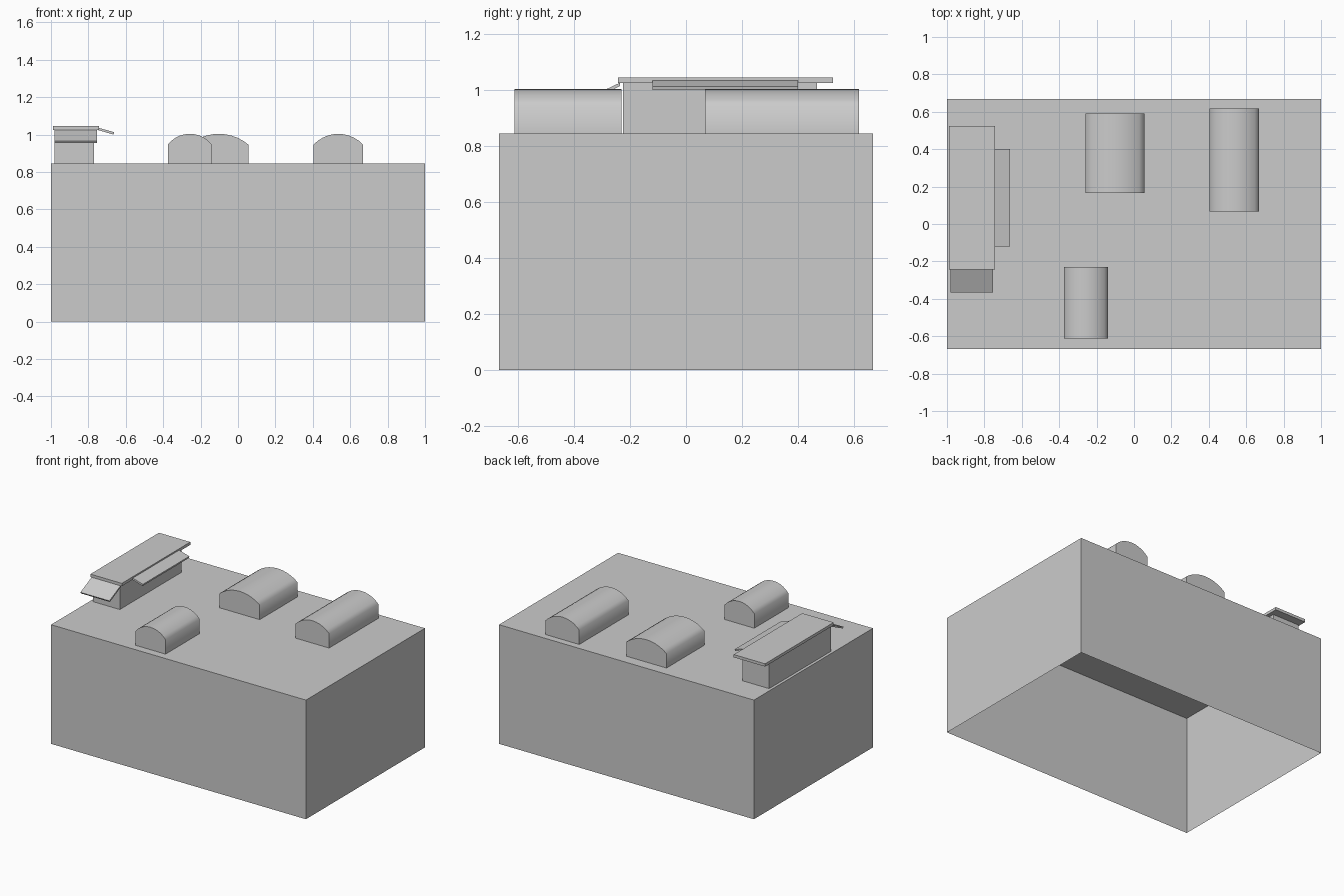
import bpy, bmesh, math
from mathutils import Matrix

if "Cube" in bpy.data.objects:
    bpy.data.objects.remove(bpy.data.objects["Cube"], do_unlink=True)

grey = bpy.data.materials.new("plain grey")
grey.use_nodes = True
COLOUR = (0.6, 0.6, 0.6, 1)
grey.diffuse_color = COLOUR
grey.node_tree.nodes["Principled BSDF"].inputs["Base Color"].default_value = COLOUR

DECK = 0.845


def finish(name, bm):
    bmesh.ops.recalc_face_normals(bm, faces=bm.faces)
    mesh = bpy.data.meshes.new(name)
    bm.to_mesh(mesh)
    bm.free()
    obj = bpy.data.objects.new(name, mesh)
    bpy.context.collection.objects.link(obj)
    mesh.materials.append(grey)
    return obj


def box(name, x0, x1, y0, y1, z0, z1, open_bottom=False):
    bm = bmesh.new()
    bmesh.ops.create_cube(bm, size=1)
    bmesh.ops.scale(bm, vec=(x1 - x0, y1 - y0, z1 - z0), verts=bm.verts)
    bmesh.ops.translate(bm, vec=((x0 + x1) / 2, (y0 + y1) / 2, (z0 + z1) / 2), verts=bm.verts)
    if open_bottom:
        bmesh.ops.recalc_face_normals(bm, faces=bm.faces)
        low = [f for f in bm.faces if f.normal.z < -0.5]
        bmesh.ops.delete(bm, geom=low, context='FACES_ONLY')
    return finish(name, bm)


def extrude(name, points, offset):
    """Closed profile swept in a straight line."""
    bm = bmesh.new()
    face = bm.faces.new([bm.verts.new(p) for p in points])
    swept = bmesh.ops.extrude_face_region(bm, geom=[face], use_keep_orig=True)
    moved = [v for v in swept["geom"] if isinstance(v, bmesh.types.BMVert)]
    bmesh.ops.translate(bm, vec=offset, verts=moved)
    return finish(name, bm)


def vault(name, x0, x1, y0, y1, spring=0.947, crest=1.004, steps=10):
    """Straight walls under a shallow circular arch."""
    half, rise, mid = (x1 - x0) / 2, crest - spring, (x0 + x1) / 2
    radius = (half ** 2 + rise ** 2) / (2 * rise)
    sweep = math.asin(half / radius)
    profile = [(x0, y0, DECK)]
    for i in range(steps + 1):
        a = -sweep + 2 * sweep * i / steps
        profile.append((mid + radius * math.sin(a), y0, crest - radius * (1 - math.cos(a))))
    profile.append((x1, y0, DECK))
    obj = extrude(name, profile, (0, y1 - y0, 0))
    bpy.ops.object.select_all(action='DESELECT')
    obj.select_set(True)
    bpy.context.view_layer.objects.active = obj
    bpy.ops.object.shade_smooth_by_angle(angle=math.radians(65))


# Open-bottomed main block
box("main_block", -1, 1, -0.667, 0.667, 0, DECK, open_bottom=True)

# Arched roof housings
vault("front_vault", -0.375, -0.14, -0.612, -0.23)
vault("back_vault", -0.26, 0.055, 0.165, 0.59)
vault("left_vault", 0.405, 0.668, 0.067, 0.618)

# Long hut with a flat overhanging roof
box("hut_body", -0.98, -0.77, -0.225, 0.468, DECK, 1.025)
box("hut_roof", -0.988, -0.742, -0.243, 0.525, 1.025, 1.045)

# Sloping awnings at the front and along the side
extrude("front_awning", [(-0.98, -0.235, 1.027), (-0.98, -0.235, 1.015),
                         (-0.98, -0.36, 0.955), (-0.98, -0.366, 0.965)], (0.227, 0, 0))
extrude("side_awning", [(-0.745, -0.12, 1.036), (-0.662, -0.12, 1.013),
                        (-0.665, -0.12, 1.0), (-0.748, -0.12, 1.024)], (0, 0.52, 0))
